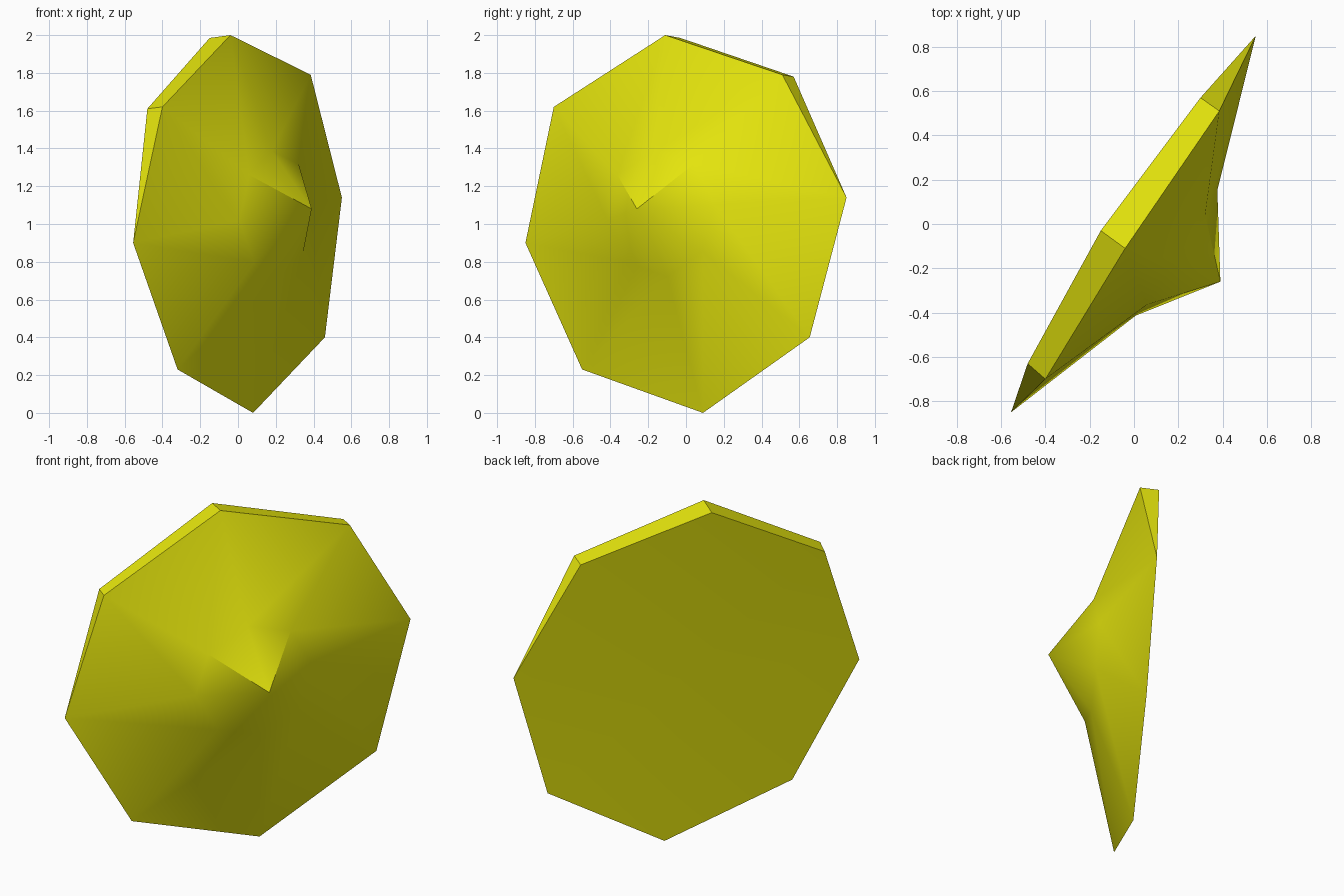
import bpy, bmesh
from mathutils import Vector

if "Cube" in bpy.data.objects:
    bpy.data.objects.remove(bpy.data.objects["Cube"])

# Front rim of the octagonal disc, clockwise from the top
RIM = [(-0.04, -0.11, 2.0), (0.385, 0.51, 1.79), (0.55, 0.85, 1.14), (0.46, 0.655, 0.40),
       (0.08, 0.09, 0.0), (-0.32, -0.55, 0.23), (-0.555, -0.85, 0.90), (-0.40, -0.70, 1.62)]
# Upper rim points that the thicker back edge moves away from the front rim
BACK = {7: (-0.48, -0.63, 1.61), 0: (-0.15, -0.03, 1.985), 1: (0.30, 0.57, 1.78)}
APEX = Vector((0.39, -0.26, 1.08))
OUT = Vector((0.84, -0.54, 0.0))

bm = bmesh.new()
rim = [bm.verts.new(p) for p in RIM]
apex = bm.verts.new(APEX)
# Inner ring of the hub, a third of the way out and sunk below the straight cone
ring = [bm.verts.new(APEX.lerp(Vector(p), 1 / 3) - OUT * 0.08) for p in RIM]
back = [bm.verts.new(BACK[i]) if i in BACK else rim[i] for i in range(8)]
middle = bm.verts.new(sum((v.co for v in back), Vector()) / 8)

for i in range(8):
    j = (i + 1) % 8
    bm.faces.new((apex, ring[i], ring[j]))             # hub point
    bm.faces.new((ring[i], rim[i], rim[j], ring[j]))   # dished front
    bm.faces.new((middle, back[j], back[i]))           # back
    # Wedge-shaped top edge
    edge = list(dict.fromkeys((rim[i], back[i], back[j], rim[j])))
    if len(edge) > 2:
        bm.faces.new(edge)
bmesh.ops.recalc_face_normals(bm, faces=bm.faces)

mesh = bpy.data.meshes.new("pointed_disc")
bm.to_mesh(mesh)
bm.free()
disc = bpy.data.objects.new("pointed_disc", mesh)
bpy.context.collection.objects.link(disc)

yellow = bpy.data.materials.new("yellow")
yellow.diffuse_color = (0.8, 0.8, 0.004, 1)
yellow.use_nodes = True
yellow.node_tree.nodes["Principled BSDF"].inputs["Base Color"].default_value = yellow.diffuse_color
mesh.materials.append(yellow)

bpy.context.view_layer.objects.active = disc
disc.select_set(True)
bpy.ops.object.shade_smooth_by_angle()
